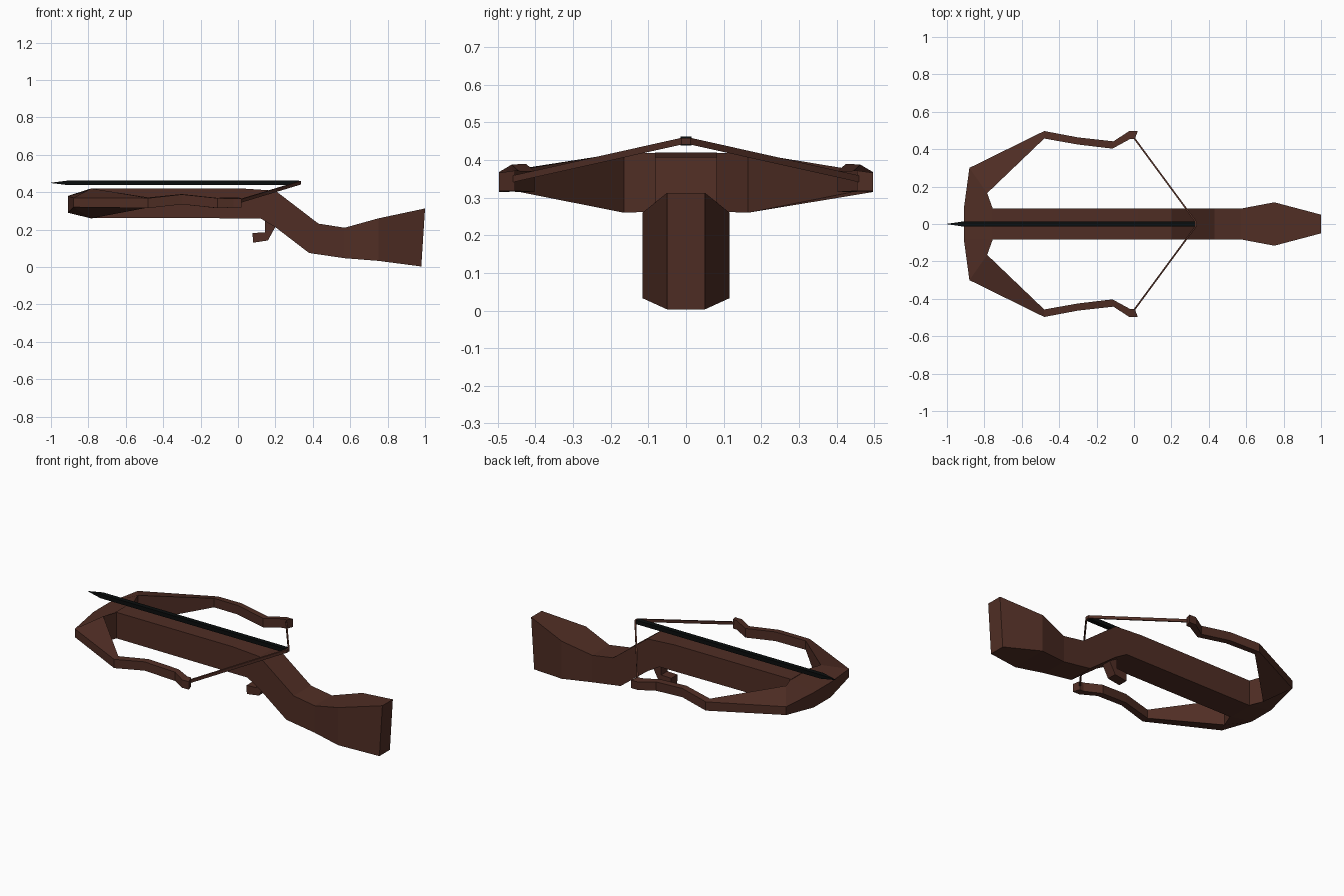
import bpy, bmesh

if "Cube" in bpy.data.objects:
    bpy.data.objects.remove(bpy.data.objects["Cube"])


def material(name, rgb):
    m = bpy.data.materials.new(name)
    m.diffuse_color = (*rgb, 1)
    m.use_nodes = True
    m.node_tree.nodes["Principled BSDF"].inputs["Base Color"].default_value = m.diffuse_color
    return m


wood = material("dark brown wood", (0.080, 0.027, 0.018))
black = material("black iron", (0.003, 0.004, 0.004))


def finish(name, bm, mat):
    bmesh.ops.recalc_face_normals(bm, faces=bm.faces)
    me = bpy.data.meshes.new(name)
    bm.to_mesh(me)
    bm.free()
    me.materials.append(mat)
    ob = bpy.data.objects.new(name, me)
    bpy.context.collection.objects.link(ob)
    return ob


def loft(name, sections, mat):
    """Skin a row of four-point sections and cap both ends."""
    bm = bmesh.new()
    rings = [[bm.verts.new(p) for p in s] for s in sections]
    for a, b in zip(rings, rings[1:]):
        for i in range(4):
            j = (i + 1) % 4
            bm.faces.new((a[i], a[j], b[j], b[i]))
    bm.faces.new(rings[0])
    bm.faces.new(rings[-1])
    return finish(name, bm, mat)


def upright(xt, zt, xb, zb, w):
    return [(xt, -w, zt), (xt, w, zt), (xb, w, zb), (xb, -w, zb)]


# Stock: top x, top z, bottom x, bottom z, half width
stock = [(-0.76, 0.42, -0.76, 0.263, 0.082),
         (0.02, 0.42, 0.12, 0.26, 0.082),
         (0.20, 0.408, 0.20, 0.213, 0.082),
         (0.43, 0.232, 0.38, 0.075, 0.082),
         (0.57, 0.21, 0.57, 0.047, 0.082),
         (0.75, 0.26, 0.75, 0.033, 0.116),
         (1.00, 0.313, 0.98, 0.003, 0.05)]
loft("stock", [upright(*s) for s in stock], wood)

# Bow: outer x, y, low z, high z, then inner x, y, low z, high z
bow = [(-0.91, 0.08, 0.29, 0.38, -0.755, 0.082, 0.263, 0.419),
       (-0.88, 0.30, 0.32, 0.37, -0.785, 0.165, 0.26, 0.42),
       (-0.48, 0.497, 0.315, 0.368, -0.48, 0.457, 0.318, 0.372),
       (-0.30, 0.463, 0.335, 0.388, -0.30, 0.425, 0.335, 0.390),
       (-0.11, 0.442, 0.315, 0.368, -0.115, 0.403, 0.315, 0.370),
       (-0.025, 0.497, 0.318, 0.366, -0.02, 0.455, 0.318, 0.372),
       (0.02, 0.497, 0.318, 0.366, 0.005, 0.455, 0.318, 0.372)]


def limb(s, side):
    ox, oy, ol, oh, ix, iy, il, ih = s
    return [(ox, side * oy, ol), (ox, side * oy, oh),
            (ix, side * iy, ih), (ix, side * iy, il)]


loft("bow", [limb(s, -1) for s in reversed(bow)] + [limb(s, 1) for s in bow], wood)

# Bowstring, drawn back behind the bolt
string = [(-0.005, -0.46, 0.350), (0.325, -0.012, 0.450),
          (0.325, 0.012, 0.450), (-0.005, 0.46, 0.350)]
loft("bowstring", [[(x, y, z - 0.009), (x, y, z + 0.009),
                    (x + 0.011, y, z + 0.009), (x + 0.011, y, z - 0.009)]
                   for x, y, z in string], wood)

# Bolt with a tapered point
bolt = [(-1.0, 0.001, 0.001), (-0.91, 0.014, 0.012), (0.325, 0.014, 0.012)]
loft("bolt", [upright(x, 0.450 + h, x, 0.450 - h, w) for x, w, h in bolt], black)

# Trigger: side profile given thickness
profile = [(0.11, 0.27), (0.145, 0.245), (0.145, 0.185), (0.078, 0.182),
           (0.08, 0.13), (0.16, 0.142), (0.20, 0.215), (0.20, 0.27)]
bm = bmesh.new()
face = bm.faces.new([bm.verts.new((x, -0.03, z)) for x, z in profile])
out = bmesh.ops.extrude_face_region(bm, geom=[face], use_keep_orig=True)
moved = [g for g in out["geom"] if isinstance(g, bmesh.types.BMVert)]
bmesh.ops.translate(bm, verts=moved, vec=(0, 0.06, 0))
finish("trigger", bm, wood)
